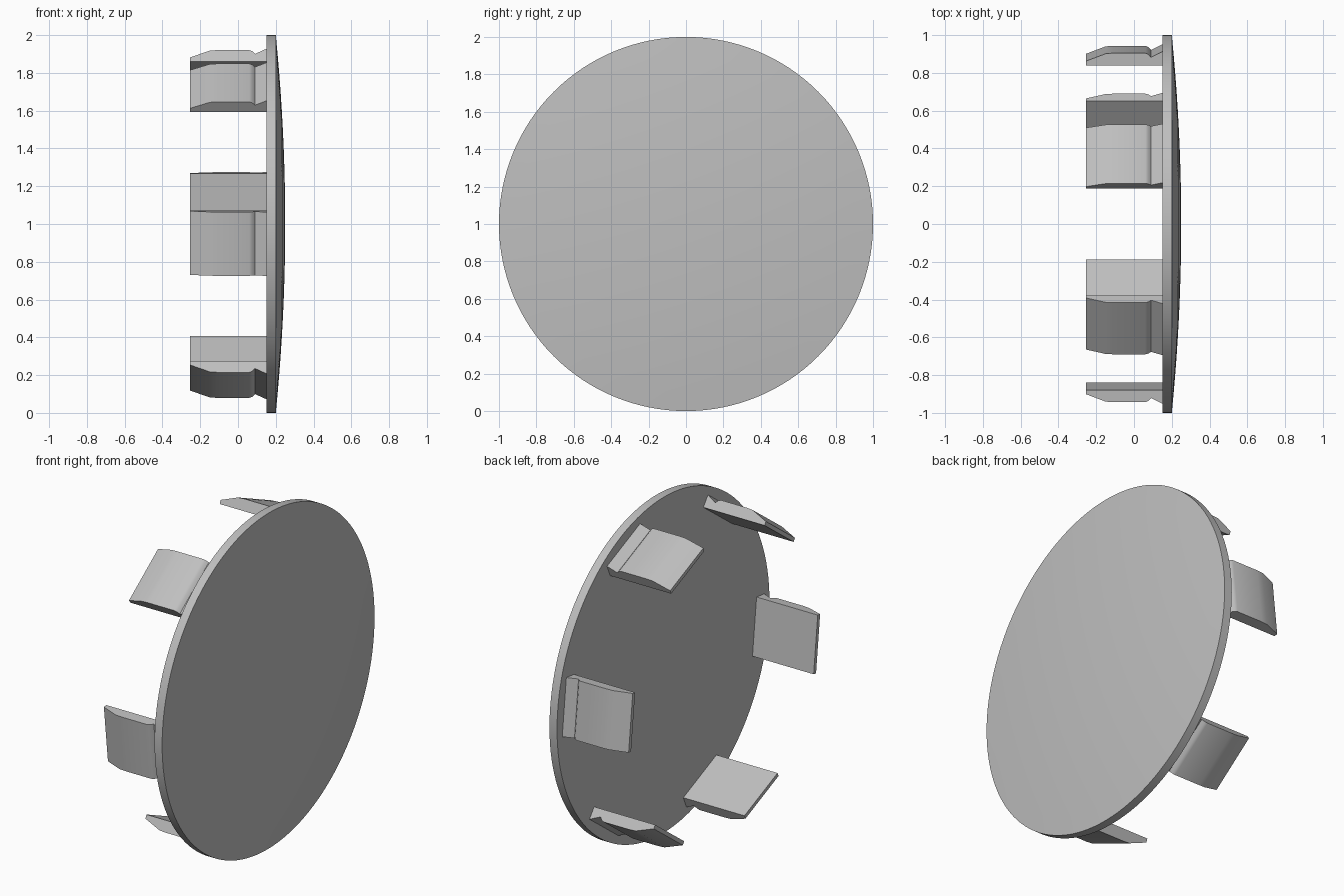
import bpy, bmesh, math
from mathutils import Matrix, Vector

cube = bpy.data.objects.get("Cube")
if cube:
    bpy.data.objects.remove(cube)

grey = bpy.data.materials.new("grey_plastic")
grey.use_nodes = True
colour = (0.52, 0.52, 0.52, 1)
grey.diffuse_color = colour
grey.node_tree.nodes["Principled BSDF"].inputs["Base Color"].default_value = colour


def add_object(name, bm, angle):
    bmesh.ops.recalc_face_normals(bm, faces=bm.faces)
    mesh = bpy.data.meshes.new(name)
    bm.to_mesh(mesh)
    bm.free()
    mesh.materials.append(grey)
    obj = bpy.data.objects.new(name, mesh)
    bpy.context.collection.objects.link(obj)
    bpy.ops.object.select_all(action='DESELECT')
    obj.select_set(True)
    bpy.context.view_layer.objects.active = obj
    bpy.ops.object.shade_smooth_by_angle(angle=math.radians(angle))
    return obj


# Domed disc: flat back, thin straight rim, shallow spherical face
BACK, RIM, SAG, RINGS, SIDES = 0.15, 0.20, 0.05, 10, 128
sphere = (1 + SAG ** 2) / (2 * SAG)
profile = [(BACK, 0), (BACK, 1)]
for i in range(RINGS + 1):
    r = 1 - i / RINGS
    profile.append((RIM + SAG - sphere + math.sqrt(sphere ** 2 - r ** 2), r))
bm = bmesh.new()
points = [bm.verts.new((x, r, 1)) for x, r in profile]
for pair in zip(points, points[1:]):
    bm.edges.new(pair)
bmesh.ops.spin(bm, geom=bm.verts[:] + bm.edges[:], cent=(0, 0, 1), axis=(1, 0, 0),
               angle=math.tau, steps=SIDES)
bmesh.ops.remove_doubles(bm, verts=bm.verts, dist=0.0001)
add_object("domed_disc", bm, 30)

# Snap clips: extruded hook profile (x, radius), six around the back
WIDTH = 0.34
hook = [(-0.253, 0.865), (-0.253, 0.888), (-0.15, 0.927), (-0.11, 0.93), (0.06, 0.93),
        (0.075, 0.924), (0.09, 0.908), (0.155, 0.94), (0.155, 0.865)]
for i in range(6):
    bm = bmesh.new()
    face = bm.faces.new([bm.verts.new((x, r, -WIDTH / 2)) for x, r in hook])
    side = bmesh.ops.extrude_face_region(bm, geom=[face])
    moved = [v for v in side["geom"] if isinstance(v, bmesh.types.BMVert)]
    bmesh.ops.translate(bm, verts=moved, vec=(0, 0, WIDTH))
    turn = Matrix.Rotation(math.radians(6.5 + 60 * i), 4, 'X')
    bm.transform(Matrix.Translation(Vector((0, 0, 1))) @ turn)
    add_object(f"snap_clip_{i + 1}", bm, 35)
